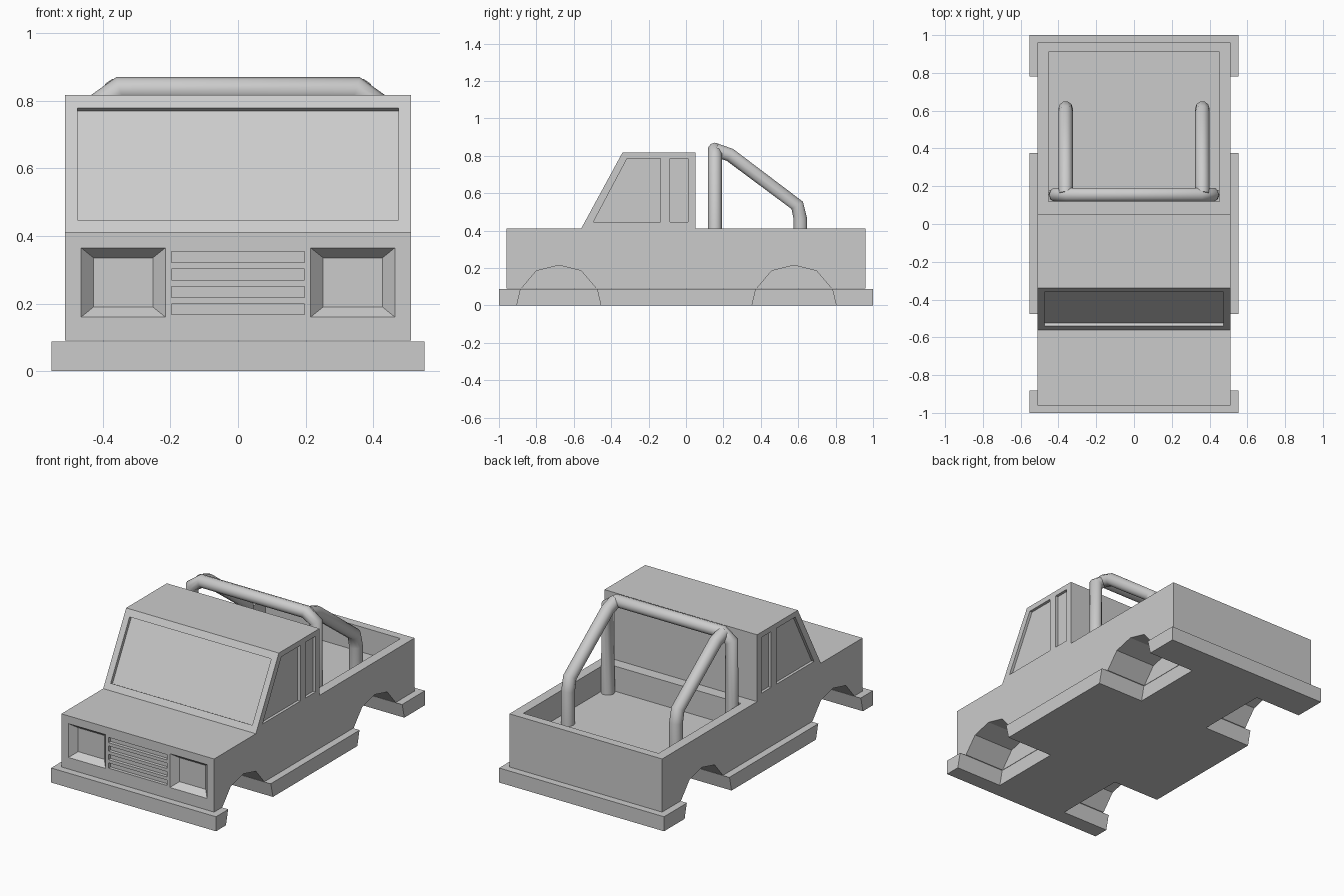
import bpy
import bmesh
from mathutils import Vector

cube = bpy.data.objects.get("Cube")
if cube:
    bpy.data.objects.remove(cube, do_unlink=True)

GREY = (0.6, 0.6, 0.6, 1.0)
grey = bpy.data.materials.new("plain grey")
grey.use_nodes = True
grey.diffuse_color = GREY
grey.node_tree.nodes["Principled BSDF"].inputs["Base Color"].default_value = GREY


def loft(bm, loop_a, loop_b):
    """Solid between two matching loops of points."""
    a = [bm.verts.new(p) for p in loop_a]
    b = [bm.verts.new(p) for p in loop_b]
    n = len(a)
    faces = [bm.faces.new(a), bm.faces.new(b[::-1])]
    for i in range(n):
        j = (i + 1) % n
        faces.append(bm.faces.new((a[j], a[i], b[i], b[j])))
    bmesh.ops.recalc_face_normals(bm, faces=faces)


def side_prism(bm, profile, x0, x1):
    """Extrude a (y, z) profile across x."""
    loft(bm, [(x0, y, z) for y, z in profile], [(x1, y, z) for y, z in profile])


def box(bm, x0, x1, y0, y1, z0, z1):
    side_prism(bm, [(y0, z0), (y1, z0), (y1, z1), (y0, z1)], x0, x1)


def finish(name, bm):
    mesh = bpy.data.meshes.new(name)
    bm.to_mesh(mesh)
    bm.free()
    mesh.materials.append(grey)
    obj = bpy.data.objects.new(name, mesh)
    bpy.context.collection.objects.link(obj)
    return obj


def cut(target, cutter):
    mod = target.modifiers.new("cut", 'BOOLEAN')
    mod.operation = 'DIFFERENCE'
    mod.solver = 'EXACT'
    mod.object = cutter
    bpy.context.view_layer.objects.active = target
    bpy.ops.object.modifier_apply(modifier=mod.name)


# Body with hood, cab and bed
bm = bmesh.new()
side_prism(bm, [(-.96, .09), (-.96, .412), (-.56, .412), (-.34, .817),
                (.05, .817), (.05, .412), (.96, .412), (.96, .09)], -.512, .512)
body = finish("body", bm)

# Bumper and sill skirt
bm = bmesh.new()
box(bm, -.553, .553, -1, 1, 0, .088)
skirt = finish("bumper_skirt", bm)

# Wheel arches, cut through body and skirt
ARCH = [(-.235, -.05), (-.225, 0), (-.205, .085), (-.12, .185), (0, .215),
        (.12, .185), (.205, .085), (.225, 0), (.235, -.05)]
bm = bmesh.new()
for centre in (-.68, .578):
    for side in (-1, 1):
        side_prism(bm, [(centre + y, z) for y, z in ARCH], side * .24, side * .7)
arches = finish("arch_cutter", bm)

# Recesses: bed, windows, lamps and grille
bm = bmesh.new()
box(bm, -.453, .453, .12, .91, .26, .6)

low, high = Vector((-.541, .447)), Vector((-.361, .78))
along = (high - low).normalized()
inward = Vector((along.y, -along.x))
side_prism(bm, [low + inward * .02, high + inward * .02,
                high - inward * .05, low - inward * .05], -.475, .475)

SIDE_WINDOWS = ([(-.495, .447), (-.315, .785), (-.135, .785), (-.135, .447)],
                [(-.085, .447), (-.085, .785), (.01, .785), (.01, .447)])
for side in (-1, 1):
    for window in SIDE_WINDOWS:
        side_prism(bm, window, side * .495, side * .6)
    loops = []
    for y, w, h in ((-.97, .134, .11), (-.92, .0875, .0725)):
        loops.append([(side * .34 + sx * w, y, .2625 + sz * h)
                      for sx, sz in ((-1, -1), (1, -1), (1, 1), (-1, 1))])
    loft(bm, *loops)
for row in range(4):
    z = .183 + row * .0515
    box(bm, -.197, .197, -.97, -.94, z - .016, z + .016)
recesses = finish("recess_cutter", bm)

cut(body, arches)
cut(body, recesses)
cut(skirt, arches)
for helper in (arches, recesses):
    bpy.data.objects.remove(helper, do_unlink=True)


# Roll bar tubes
def tube(name, points):
    curve = bpy.data.curves.new(name, 'CURVE')
    curve.dimensions = '3D'
    curve.bevel_depth = .038
    curve.bevel_resolution = 3
    curve.use_fill_caps = True
    spline = curve.splines.new('POLY')
    spline.points.add(len(points) - 1)
    for point, co in zip(spline.points, points):
        point.co = (*co, 1)
    curve.materials.append(grey)
    obj = bpy.data.objects.new(name, curve)
    bpy.context.collection.objects.link(obj)


half_hoop = [(.415, .155, .25), (.415, .155, .79), (.35, .155, .834)]
tube("roll_hoop", half_hoop + [(-x, y, z) for x, y, z in reversed(half_hoop)])
for name, side in (("left_brace", 1), ("right_brace", -1)):
    tube(name, [(side * .362, y, z) for y, z in
                ((.16, .83), (.235, .805), (.595, .535), (.612, .46), (.612, .25))])
